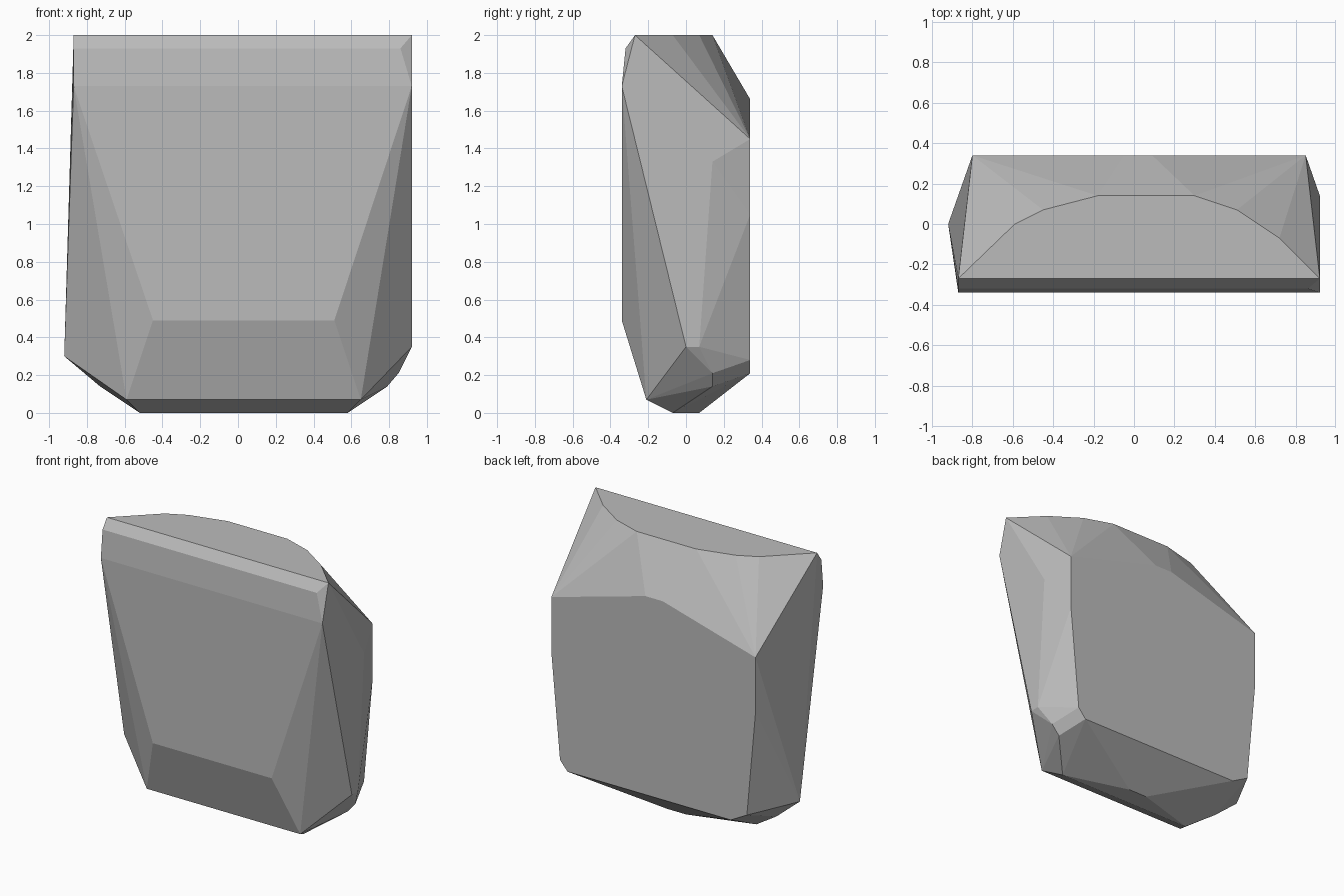
import bpy
import bmesh
from math import radians

# Remove the default cube
default_cube = bpy.data.objects.get("Cube")
if default_cube:
    bpy.data.objects.remove(default_cube, do_unlink=True)


def make_material(name, colour):
    material = bpy.data.materials.new(name)
    material.use_nodes = True
    material.diffuse_color = colour
    shader = material.node_tree.nodes["Principled BSDF"]
    shader.inputs["Base Color"].default_value = colour
    return material


def row(y, z, *widths):
    """Corner points sharing one depth and height, spread along x."""
    return [(x, y, z) for x in widths]


def make_boulder(name, corners, material):
    """Wrap a faceted convex shell around the corner points."""
    mesh = bpy.data.meshes.new(name)
    bm = bmesh.new()
    for corner in corners:
        bm.verts.new(corner)
    hull = bmesh.ops.convex_hull(bm, input=bm.verts[:])
    leftovers = set(hull["geom_interior"]) | set(hull["geom_unused"])
    loose = [item for item in leftovers if isinstance(item, bmesh.types.BMVert)]
    bmesh.ops.delete(bm, geom=loose, context="VERTS")
    # Merge triangles lying in one plane into single facets
    bmesh.ops.dissolve_limit(bm, angle_limit=radians(1),
                             verts=bm.verts[:], edges=bm.edges[:])
    bmesh.ops.recalc_face_normals(bm, faces=bm.faces[:])
    bm.to_mesh(mesh)
    bm.free()
    mesh.materials.append(material)
    boulder = bpy.data.objects.new(name, mesh)
    bpy.context.collection.objects.link(boulder)
    return boulder


# Flat top with a straight front edge and a curved back edge
top = (row(-.27, 2, -.87, .92) + row(-.07, 2, .72) + row(0, 2, -.59)
       + row(.07, 2, -.45, .51) + row(.14, 2, -.18, .30))

# Front slab, bevelled above and below
front = (row(-.32, 1.93, -.87, .86) + row(-.34, 1.73, -.87, .92)
         + row(-.34, .49, -.45, .51) + row(-.21, .07, -.59, .65))

# Flat back with chipped upper and lower corners
back = (row(.34, 1.66, -.05, .09) + row(.34, 1.45, -.8, .85)
        + row(.34, 1.05, -.8, .85) + row(.34, .28, -.73, .78)
        + row(.34, .21, -.6, .72))

# Side corners, uneven from one side to the other
sides = (row(0, .3, -.92) + row(0, .14, -.73)
         + row(.14, 1.33, .92) + row(.07, .35, .92) + row(0, .35, .92)
         + row(.14, .21, .85) + row(.14, .14, .79))

# Narrow base it stands on
base = row(-.07, 0, -.52, .58) + row(.07, 0, -.05, .1)

stone_grey = make_material("stone grey", (.5, .5, .5, 1))
make_boulder("boulder", top + front + back + sides + base, stone_grey)
